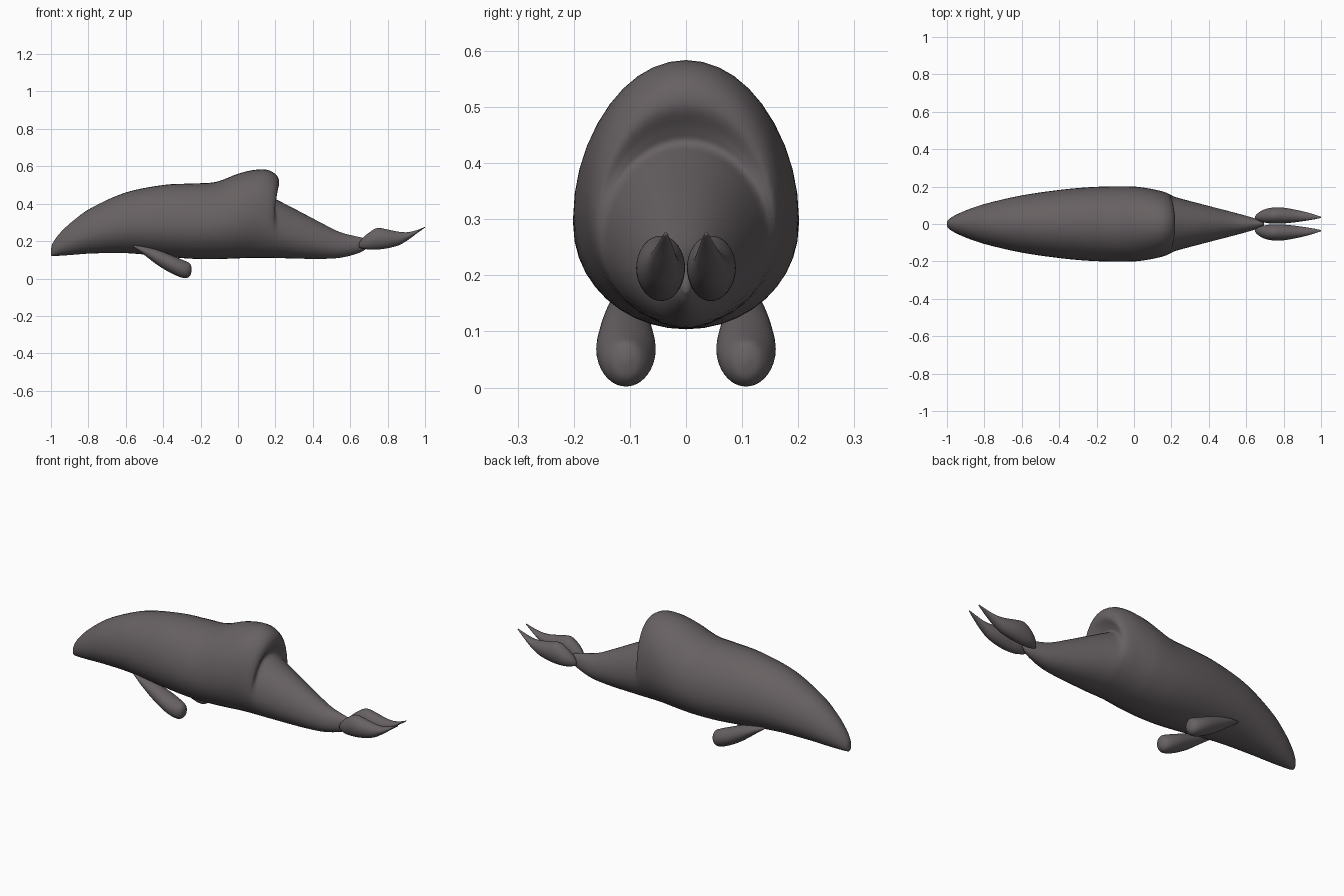
import bpy, bmesh, math

SIDES = 40
STEPS = 5

skin = bpy.data.materials.new("dark grey skin")
skin.diffuse_color = (0.135, 0.118, 0.122, 1)


def spline(rows, steps):
    """Catmull-Rom resampling of a list of equal-length rows."""
    out = []
    for i in range(len(rows) - 1):
        a = rows[max(i - 1, 0)]
        b, c = rows[i], rows[i + 1]
        d = rows[min(i + 2, len(rows) - 1)]
        for s in range(steps):
            t = s / steps
            out.append([0.5 * (2 * q + (r - p) * t + (2 * p - 5 * q + 4 * r - u) * t * t
                               + (3 * q - p - 3 * r + u) * t ** 3)
                        for p, q, r, u in zip(a, b, c, d)])
    out.append(list(rows[-1]))
    return out


def loft(name, rows, widest=0.5, side=1):
    """Rows: x at base, x at top, z bottom, z top, half width, y centre."""
    bm = bmesh.new()
    rings = []
    for xb, xt, zb, zt, hw, yc in spline(rows, STEPS):
        zc = zb + widest * (zt - zb)
        ring = []
        for k in range(SIDES):
            a = 2 * math.pi * k / SIDES
            c, s = math.cos(a), math.sin(a)
            lean = ((1 + c) / 2) ** 2          # only the upper part leans
            z = zc + c * ((zt - zc) if c > 0 else (zc - zb))
            ring.append(bm.verts.new((xb + (xt - xb) * lean, side * (yc + hw * s), z)))
        rings.append(ring)
    for r0, r1 in zip(rings, rings[1:]):
        for k in range(SIDES):
            n = (k + 1) % SIDES
            bm.faces.new((r0[k], r0[n], r1[n], r1[k]))
    bm.faces.new(rings[0])
    bm.faces.new(rings[-1])
    bmesh.ops.recalc_face_normals(bm, faces=bm.faces)
    for f in bm.faces:
        f.smooth = True
    me = bpy.data.meshes.new(name)
    bm.to_mesh(me)
    bm.free()
    me.materials.append(skin)
    ob = bpy.data.objects.new(name, me)
    bpy.context.collection.objects.link(ob)
    return ob


def straight(rows):
    """Upright rings: x, z bottom, z top, half width, y centre."""
    return [(x, x, zb, zt, hw, yc) for x, zb, zt, hw, yc in rows]


# Body with the overhanging back fin
body = straight([
    (-1.0, 0.125, 0.155, 0.008, 0), (-0.99, 0.12, 0.19, 0.025, 0),
    (-0.95, 0.122, 0.245, 0.05, 0), (-0.88, 0.127, 0.31, 0.08, 0),
    (-0.78, 0.134, 0.38, 0.112, 0), (-0.6, 0.136, 0.46, 0.153, 0),
    (-0.4, 0.118, 0.5, 0.182, 0), (-0.25, 0.106, 0.508, 0.196, 0),
    (-0.12, 0.104, 0.516, 0.201, 0)])
body += [
    (0.0, 0.0, 0.108, 0.56, 0.2, 0), (0.06, 0.09, 0.11, 0.581, 0.192, 0),
    (0.10, 0.16, 0.11, 0.58, 0.183, 0), (0.14, 0.208, 0.11, 0.55, 0.173, 0),
    (0.17, 0.22, 0.11, 0.505, 0.163, 0), (0.20, 0.195, 0.11, 0.462, 0.154, 0),
    (0.23, 0.187, 0.109, 0.435, 0.145, 0), (0.27, 0.23, 0.108, 0.41, 0.133, 0)]
body += straight([
    (0.34, 0.106, 0.353, 0.112, 0), (0.44, 0.105, 0.3, 0.086, 0),
    (0.54, 0.11, 0.25, 0.06, 0), (0.62, 0.128, 0.228, 0.038, 0),
    (0.67, 0.148, 0.217, 0.022, 0), (0.695, 0.17, 0.2, 0.006, 0)])
loft("body", body, 0.45)

flipper = straight([
    (-0.56, 0.17, 0.178, 0.005, 0.107), (-0.5, 0.125, 0.17, 0.028, 0.107),
    (-0.42, 0.065, 0.15, 0.044, 0.107), (-0.34, 0.02, 0.118, 0.053, 0.107),
    (-0.285, 0.002, 0.095, 0.045, 0.107), (-0.257, 0.014, 0.08, 0.028, 0.107),
    (-0.248, 0.04, 0.056, 0.006, 0.107)])

fluke = straight([
    (0.648, 0.166, 0.19, 0.008, 0.035), (0.665, 0.161, 0.215, 0.022, 0.038),
    (0.70, 0.155, 0.245, 0.036, 0.043), (0.745, 0.155, 0.27, 0.043, 0.045),
    (0.80, 0.162, 0.262, 0.042, 0.045), (0.86, 0.178, 0.25, 0.034, 0.043),
    (0.91, 0.207, 0.248, 0.025, 0.041), (0.96, 0.244, 0.26, 0.014, 0.038),
    (1.0, 0.272, 0.277, 0.003, 0.036)])

# Paired flippers and tail flukes
for label, side in (("left", 1), ("right", -1)):
    loft(label + "_flipper", flipper, side=side)
    loft(label + "_tail_fluke", fluke, side=side)
